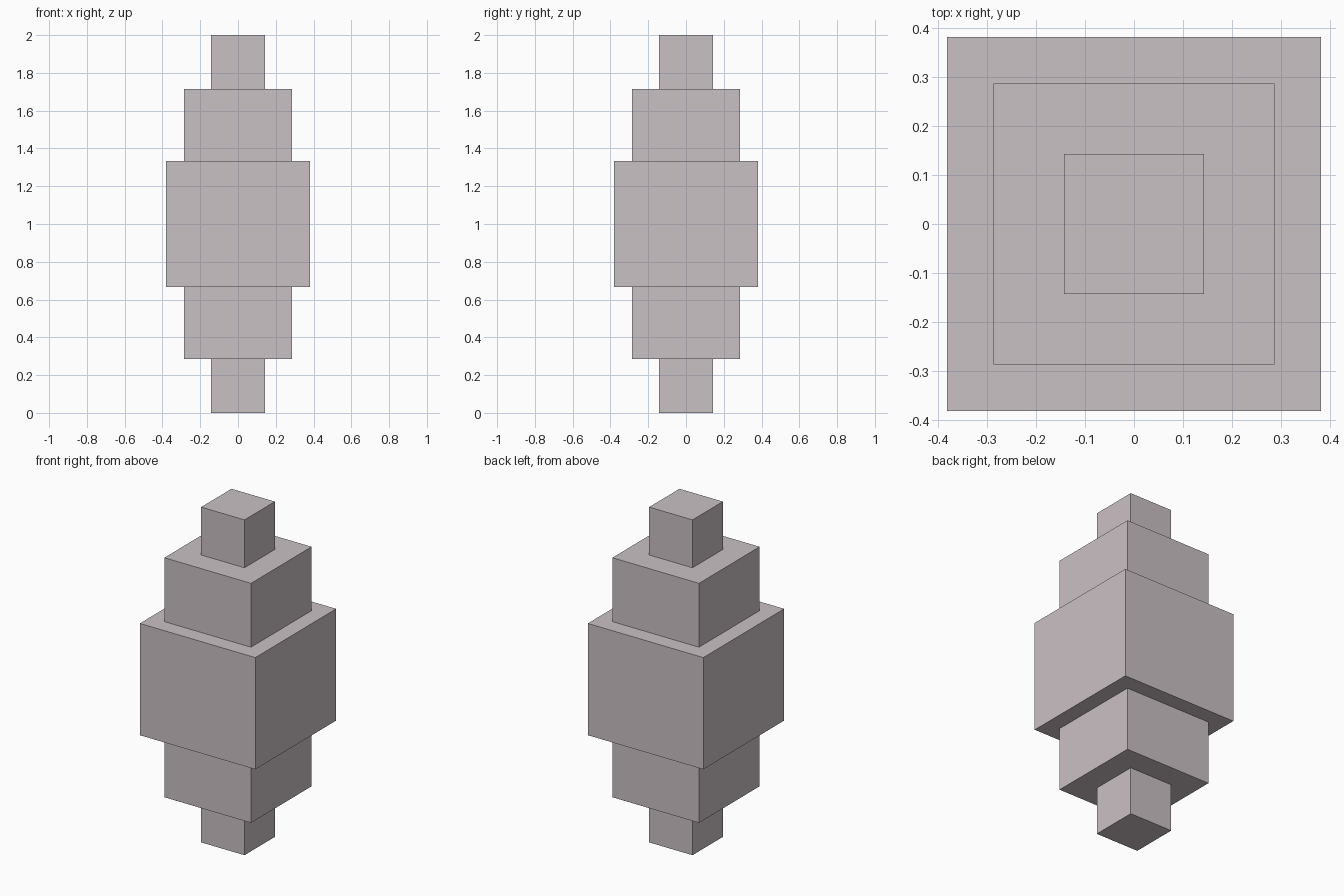
import bpy

# Remove the default cube
default = bpy.data.objects.get("Cube")
if default:
    bpy.data.objects.remove(default, do_unlink=True)

# Pale mauve grey material
color = (0.59, 0.533, 0.552, 1.0)
mat = bpy.data.materials.new("pale_mauve_grey")
mat.use_nodes = True
mat.diffuse_color = color
mat.node_tree.nodes["Principled BSDF"].inputs["Base Color"].default_value = color

U = 2 / 42  # grid unit: the stack is 42 units tall


def block(name, width, bottom, top):
    """Square block, sizes in grid units."""
    bpy.ops.mesh.primitive_cube_add(size=1, location=(0, 0, (bottom + top) / 2 * U))
    obj = bpy.context.object
    obj.name = obj.data.name = name
    obj.scale = (width * U, width * U, (top - bottom) * U)
    bpy.ops.object.transform_apply(location=False, rotation=False, scale=True)
    obj.data.materials.append(mat)


# Central block, with matching steps above and below
block("center_block", 16, 14, 28)
for part, width, low, high in (("step", 12, 6, 14), ("tip", 6, 0, 6)):
    block("lower_" + part, width, low, high)
    block("upper_" + part, width, 42 - high, 42 - low)
